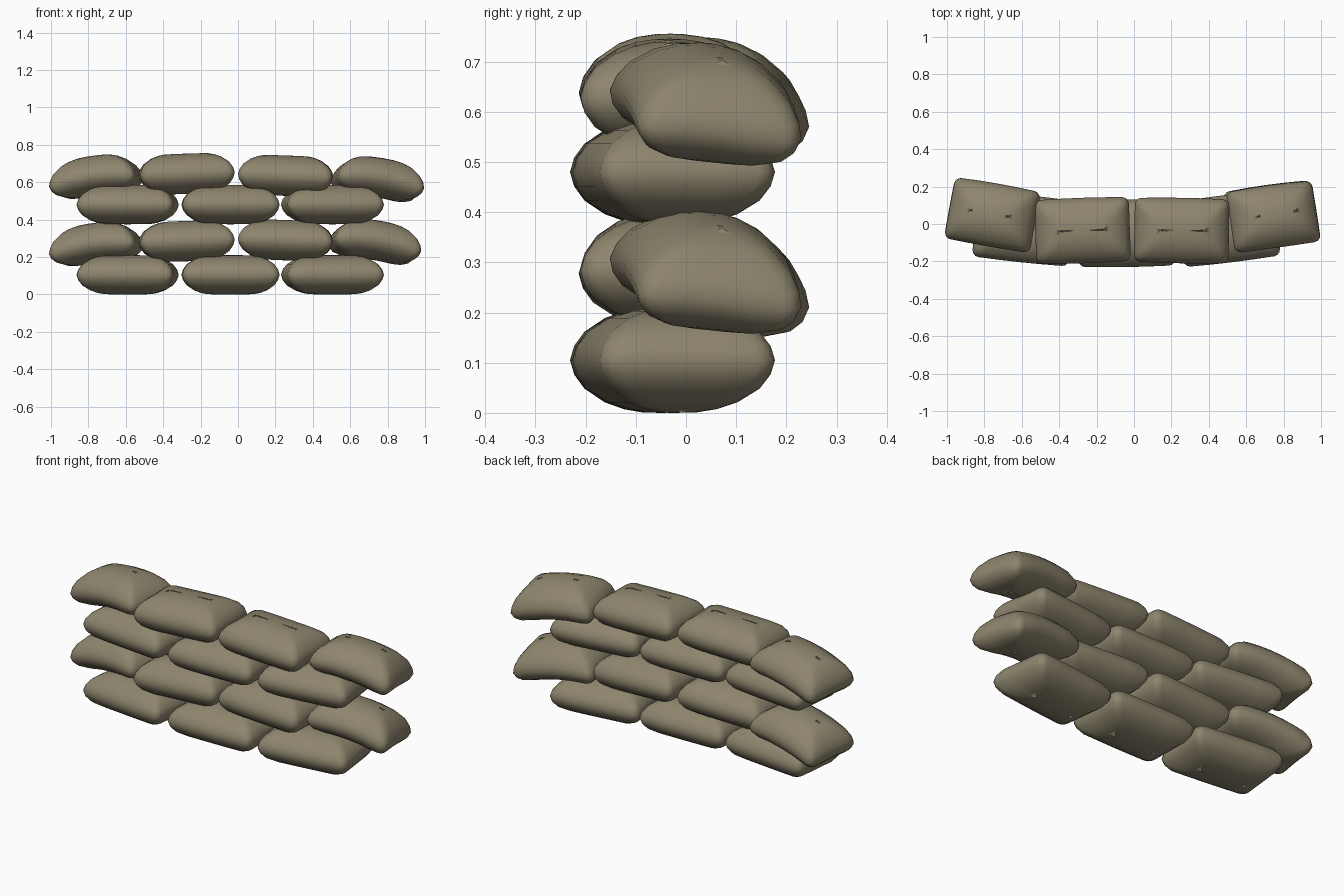
import bpy, bmesh
from math import radians, cos, sin, pi
from mathutils import Matrix, Vector

if "Cube" in bpy.data.objects:
    bpy.data.objects.remove(bpy.data.objects["Cube"])

mat = bpy.data.materials.new("burlap")
mat.diffuse_color = (0.27, 0.235, 0.155, 1)
mat.use_nodes = True
mat.node_tree.nodes["Principled BSDF"].inputs["Base Color"].default_value = mat.diffuse_color

# Half cross-section of a filled bag: (inset from outline, height fraction)
PROFILE = [(0.0, 0.0), (0.008, 0.27), (0.028, 0.54), (0.068, 0.80), (0.105, 0.93), (0.14, 0.99)]
LEVELS = [(i, -z) for i, z in reversed(PROFILE[1:])] + PROFILE


def outline(hx, hy, r, segs=3):
    """Rounded rectangle with a few points along each side."""
    pts = []
    for k, (sx, sy) in enumerate([(1, 1), (-1, 1), (-1, -1), (1, -1)]):
        for s in range(segs + 1):
            a = pi / 2 * (k + s / segs)
            pts.append((sx * (hx - r) + r * cos(a), sy * (hy - r) + r * sin(a)))
        # side points up to the next corner
        nx, ny = [(-1, 1), (-1, -1), (1, -1), (1, 1)][k]
        a = pi / 2 * (k + 1)
        p = Vector(pts[-1])
        q = Vector((nx * (hx - r) + r * cos(a), ny * (hy - r) + r * sin(a)))
        for t in (0.25, 0.5, 0.75):
            pts.append(tuple(p.lerp(q, t)))
    return pts


def sandbag(name, loc, half, yaw=0, roll=0, pitch=0, droop=0):
    hx, hy, hz = half
    bm = bmesh.new()
    rings = []
    for inset, zf in LEVELS:
        ring = []
        for x, y in outline(hx - inset, hy - inset, 0.035):
            # sides belly out slightly, ends sag
            bow = 1 + 0.03 * (1 - (x / hx) ** 2)
            z = zf * hz - droop * ((x / hx) ** 2 + 0.3 * (y / hy) ** 2)
            ring.append(bm.verts.new((x, y * bow, z)))
        rings.append(ring)
    n = len(rings[0])
    for a, b in zip(rings, rings[1:]):
        for i in range(n):
            j = (i + 1) % n
            bm.faces.new((a[i], a[j], b[j], b[i]))
    # close top and bottom with fans
    for ring, s in ((rings[0], -1), (rings[-1], 1)):
        c = bm.verts.new((0, 0, s * hz))
        for i in range(n):
            bm.faces.new((ring[i], ring[(i + 1) % n], c))
    bmesh.ops.recalc_face_normals(bm, faces=bm.faces)
    for f in bm.faces:
        f.smooth = True
    rot = (Matrix.Rotation(radians(yaw), 4, 'Z') @ Matrix.Rotation(radians(roll), 4, 'Y')
           @ Matrix.Rotation(radians(pitch), 4, 'X'))
    me = bpy.data.meshes.new(name)
    bm.transform(Matrix.Translation(loc) @ rot)
    bm.to_mesh(me)
    bm.free()
    me.materials.append(mat)
    bpy.context.collection.objects.link(bpy.data.objects.new(name, me))


# Two repeats of a three-bag course topped by a four-bag course
for k, dz in enumerate((0.0, 0.36)):
    low, high = f"course_{2*k+1}_bag_", f"course_{2*k+2}_bag_"
    z = 0.105 + dz + 0.015 * k
    big, small = (0.26, 0.175, 0.105), (0.253, 0.17, 0.108)
    end = (0.235, 0.165, 0.105)
    sandbag(low + "left", (-0.59, -0.025, z), big, yaw=-6)
    sandbag(low + "middle", (-0.04, -0.05, z), big, yaw=1)
    sandbag(low + "right", (0.505, -0.025, z), big, yaw=7)
    z = 0.285 + dz
    sandbag(high + "left", (-0.762, 0.05, z - 0.008), end, yaw=-10, roll=-8, pitch=-3, droop=0.03)
    sandbag(high + "inner_left", (-0.275, -0.035, z), small, yaw=2, roll=-2)
    sandbag(high + "inner_right", (0.255, -0.035, z + 0.005 - 0.015 * k), small, yaw=-1, roll=2)
    sandbag(high + "right", (0.735 + 0.015 * k, 0.043, z + 0.005 - 0.025 * k), end,
            yaw=8, roll=9, pitch=-6, droop=0.03)
